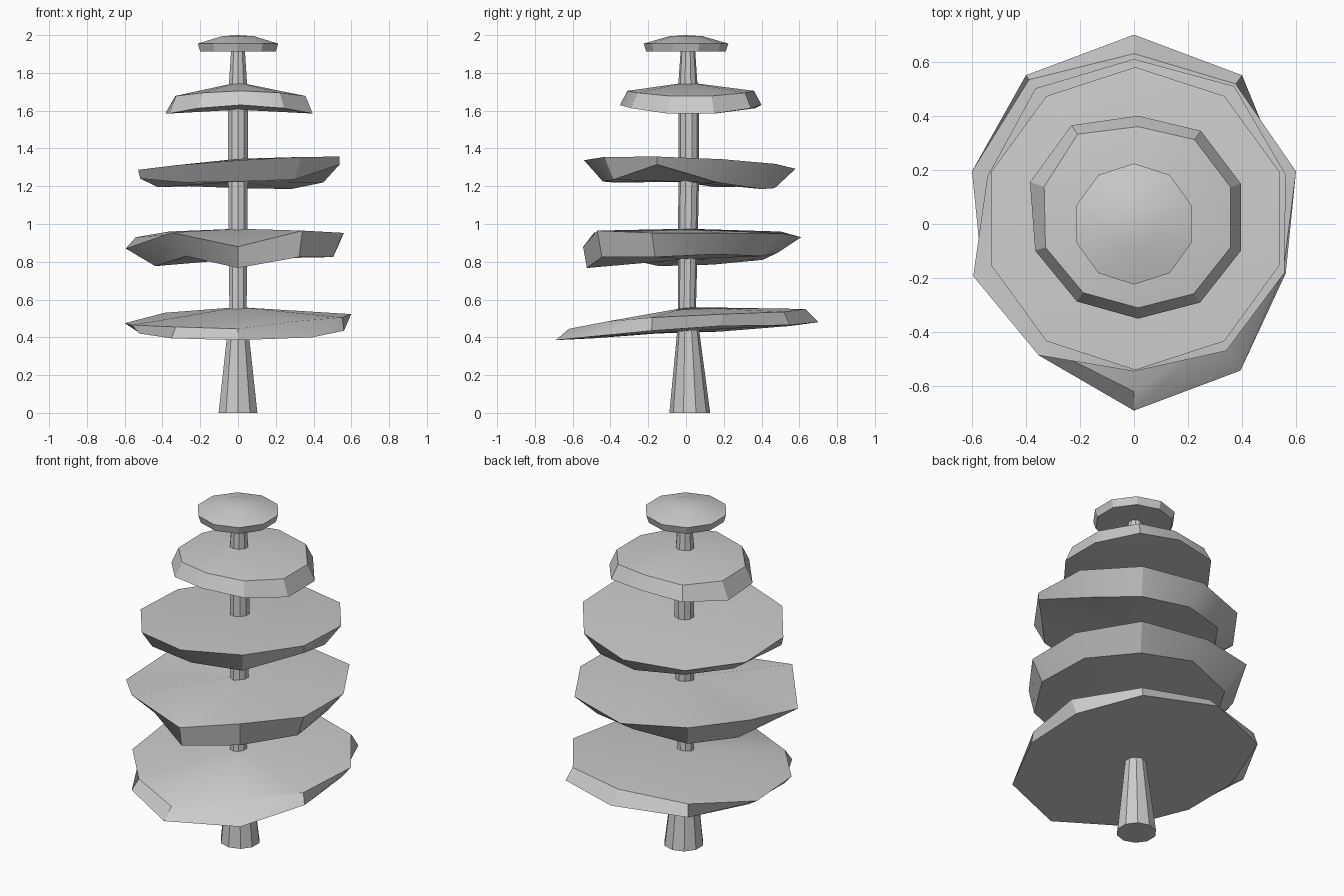
import bpy, bmesh
from math import sin, cos, radians

if "Cube" in bpy.data.objects:
    bpy.data.objects.remove(bpy.data.objects["Cube"])

ANGLES = [radians(18 + 36 * i) for i in range(10)]


def finish(name, bm):
    bmesh.ops.recalc_face_normals(bm, faces=bm.faces)
    mesh = bpy.data.meshes.new(name)
    bm.to_mesh(mesh)
    bm.free()
    ob = bpy.data.objects.new(name, mesh)
    bpy.context.collection.objects.link(ob)
    bpy.ops.object.select_all(action='DESELECT')
    ob.select_set(True)
    bpy.context.view_layer.objects.active = ob
    bpy.ops.object.shade_smooth_by_angle(angle=radians(30))
    return ob


def ring(bm, radii, heights, centre):
    return [bm.verts.new((centre[0] + r * cos(a), centre[1] + r * sin(a), z))
            for r, z, a in zip(radii, heights, ANGLES)]


def loft(name, rings, bottom, top):
    """Decagon rings (radii, heights, centre) closed by fans to two points."""
    bm = bmesh.new()
    loops = [ring(bm, *r) for r in rings]
    for lo, hi in zip(loops, loops[1:]):
        for i in range(10):
            j = (i + 1) % 10
            bm.faces.new((lo[i], lo[j], hi[j], hi[i]))
    for loop, point in ((loops[0], bottom), (loops[-1], top)):
        v = bm.verts.new(point)
        for i in range(10):
            bm.faces.new((loop[i], loop[(i + 1) % 10], v))
    return finish(name, bm)


def tier(name, low_r, low_z, up_r, up_z, apex, centre=(0, 0)):
    base = sum(low_z) / 10
    loft(name, [(low_r, low_z, centre), (up_r, up_z, centre)],
         (0, 0.01, base), (0, 0.01, apex))


# Tapered trunk
profile = [(0, .108, .02), (.42, .06, .012), (.56, .048, .005), (.9, .052, .01),
           (1.3, .055, .015), (1.65, .055, .015), (1.75, .05, .01), (1.94, .037, .01)]
loft("trunk", [([r] * 10, [z] * 10, (0, y)) for z, r, y in profile],
     (0, .02, 0), (0, .01, 1.94))

# Three wide, uneven foliage tiers
tier("foliage_bottom",
     [.58, .68, .70, .68, .56, .55, .60, .69, .67, .59],
     [.46, .465, .48, .46, .43, .42, .395, .385, .40, .435],
     [.63, .64, .63, .66, .63, .59, .56, .62, .51, .58],
     [.523, .535, .55, .53, .475, .465, .455, .445, .485, .505], .56)
tier("foliage_lower",
     [.50, .50, .49, .50, .46, .46, .47, .525, .55, .53],
     [.84, .83, .85, .81, .785, .777, .83, .767, .825, .825],
     [.59, .63, .61, .62, .57, .625, .60, .545, .58, .585],
     [.953, .95, .93, .96, .93, .87, .955, .88, .965, .953], .975)
up_z = [1.315 + .565 * (.065 * cos(a) - .04 * sin(a)) for a in ANGLES]
tier("foliage_middle",
     [.47, .47, .45, .45, .45, .55, .50, .46, .50, .56],
     [1.22, 1.185, 1.19, 1.20, 1.195, 1.24, 1.22, 1.225, 1.235, 1.315],
     [.56] * 10, up_z, 1.345, (.005, .02))

# Saddle shaped upper tier, drooping at the sides
tier("foliage_upper",
     [.40, .395, .375, .42, .42, .40, .385, .375, .39, .40],
     [1.605 - .025 * cos(2 * a) for a in ANGLES],
     [.36, .355, .335, .38, .365, .36, .345, .335, .35, .36],
     [1.69 - .015 * cos(2 * a) for a in ANGLES], 1.75, (.015, .025))

# Small domed cap
loft("foliage_top", [([.21] * 10, [1.912] * 10, (0, 0)),
                     ([.224] * 10, [1.955] * 10, (0, 0)),
                     ([.09] * 10, [1.994] * 10, (0, 0))],
     (0, 0, 1.912), (0, 0, 2.0))
